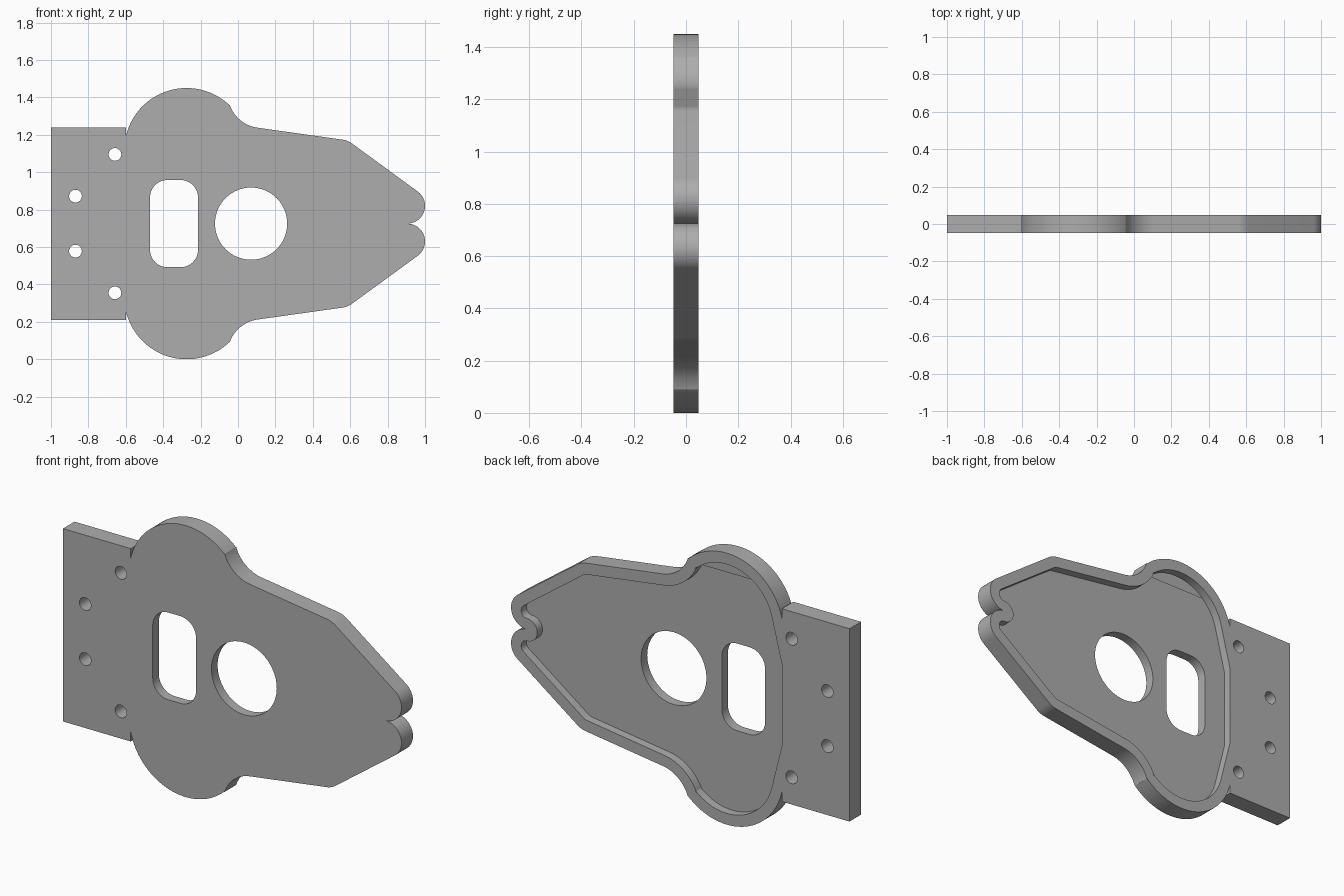
import bpy
import bmesh
from math import cos, sin, radians

MID_Z = 0.725      # height of the symmetry line
FRONT = -0.0485    # depth of the front face
BACK = 0.0485      # depth of the raised rim
FLOOR = 0.0035     # depth of the pocket floor
RIM = 0.06         # width of the raised rim

if "Cube" in bpy.data.objects:
    bpy.data.objects.remove(bpy.data.objects["Cube"])

grey = bpy.data.materials.new("plain_grey")
grey.use_nodes = True
colour = (0.42, 0.42, 0.42, 1)
grey.diffuse_color = colour
grey.node_tree.nodes["Principled BSDF"].inputs["Base Color"].default_value = colour


def arc(cx, cz, r, start, end, steps=20):
    """Points along an arc, angles in degrees."""
    if r < 1e-6:
        return [(cx, cz)]
    angles = [radians(start + (end - start) * i / steps) for i in range(steps + 1)]
    return [(cx + r * cos(a), cz + r * sin(a)) for a in angles]


def circle(cx, cz, r, steps):
    return arc(cx, cz, r, 0, 360, steps)[:-1]


def mirrored(half):
    """Close a half outline by mirroring it across the symmetry line."""
    return half + [(x, -z) for x, z in reversed(half) if abs(z) > 1e-6]


def body_half(inset, bulge_end):
    """Upper edge from the nose notch to the round bulge, moved inward."""
    return (arc(0.905, 0, inset, 180, 90, 10)
            + arc(0.905, 0.095, 0.095 - inset, -90, 54)[1:]
            + arc(0.544, 0.34, 0.11 - inset, 54, 82, 8)
            + arc(0.13, 0.696, 0.185 + inset, 262, 199)
            + arc(-0.045, 0.636, inset, 199, 226.7, 6)[1:]
            + arc(-0.275, 0.392, 0.333 - inset, 46.7, bulge_end, 40))


def wall(bm, outline, y0, y1):
    """Upright wall along a closed outline; returns its two edge loops."""
    rings = [[bm.verts.new((x, y, z + MID_Z)) for x, z in outline] for y in (y0, y1)]
    loops = [[bm.edges.new((ring[i - 1], ring[i])) for i in range(len(ring))]
             for ring in rings]
    near, far = rings
    for i in range(len(outline)):
        bm.faces.new((near[i - 1], near[i], far[i], far[i - 1]))
    return loops


def cap(bm, *loops):
    """Flat face bounded by the first loop, with the others as holes."""
    edges = [e for loop in loops for e in loop]
    bmesh.ops.triangle_fill(bm, edges=edges, use_beauty=True, normal=(0, 1, 0))


bm = bmesh.new()

# Outer wall: bulges, tapered nose and square mounting tab
tab = [(-0.6, 0.515), (-1, 0.515)]
outer_front, outer_back = wall(bm, mirrored(body_half(0, 167.3) + tab), FRONT, BACK)

# Shallow rear pocket inside the rim
pocket = mirrored(body_half(RIM, 165.8) + [(-0.6, 0.22)])
pocket_floor, pocket_top = wall(bm, pocket, FLOOR, BACK)

# Round opening and rounded slot, ending at the pocket floor
slot = mirrored(arc(-0.306, 0.141, 0.092, 0, 90, 12)
                + arc(-0.378, 0.141, 0.092, 90, 180, 12))
openings = [wall(bm, shape, FRONT, FLOOR)
            for shape in (circle(0.07, 0, 0.193, 64), slot)]

# Screw holes through the tab
screws = [wall(bm, circle(x, z * side, 0.034, 32), FRONT, BACK)
          for x, z in ((-0.658, 0.37), (-0.869, 0.147)) for side in (1, -1)]

# Front face, rear rim with tab, and pocket floor
cap(bm, outer_front, *[front for front, _ in openings + screws])
cap(bm, outer_back, pocket_top, *[back for _, back in screws])
cap(bm, pocket_floor, *[back for _, back in openings])
bmesh.ops.recalc_face_normals(bm, faces=bm.faces[:])

mesh = bpy.data.meshes.new("mounting_plate")
bm.to_mesh(mesh)
bm.free()
mesh.materials.append(grey)

# Smooth the curved walls, keep the edges crisp
mesh.shade_smooth()
mesh.set_sharp_from_angle(angle=radians(25))
plate = bpy.data.objects.new("mounting_plate", mesh)
bpy.context.scene.collection.objects.link(plate)
